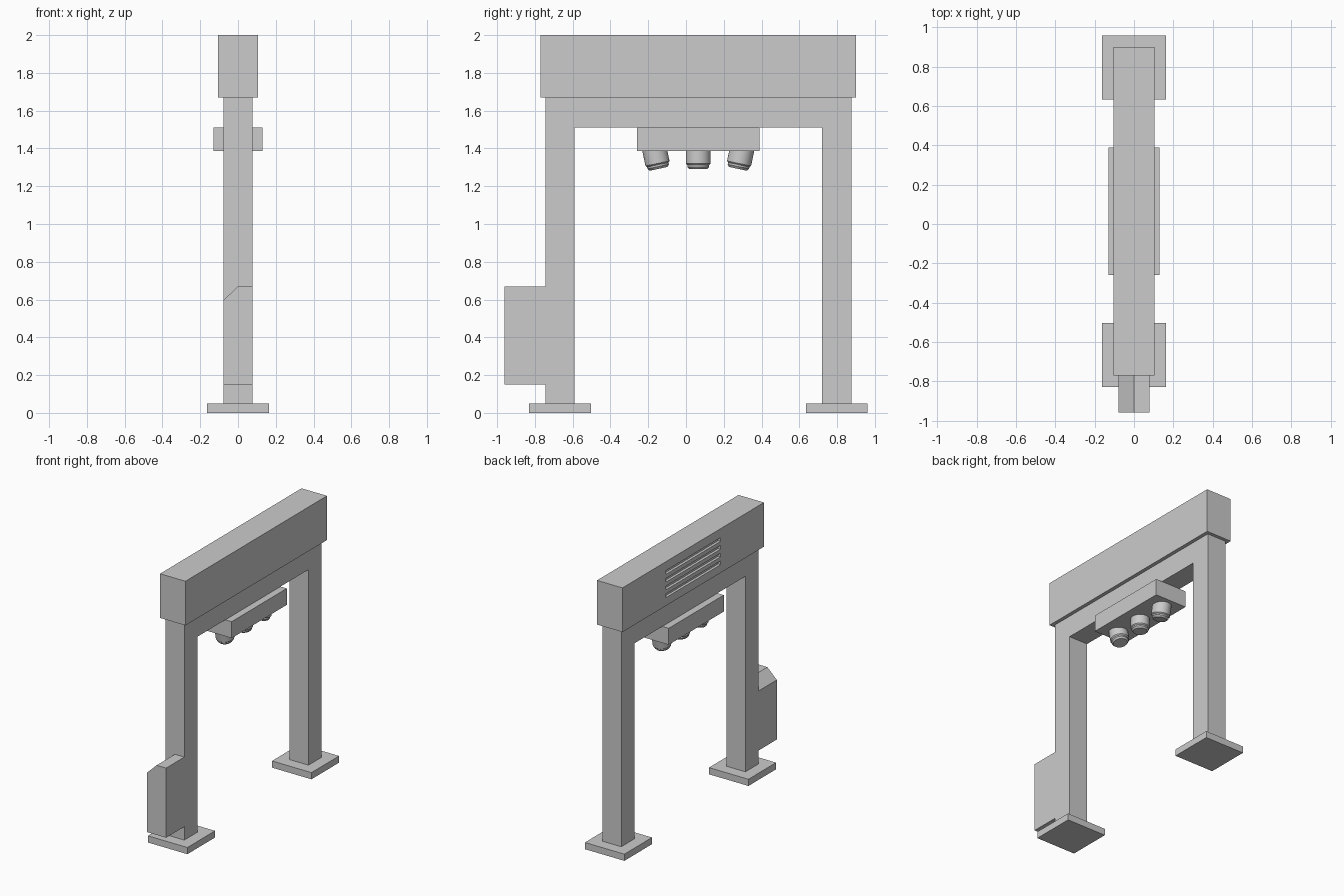
import bpy, bmesh, math
from mathutils import Matrix

if "Cube" in bpy.data.objects:
    bpy.data.objects.remove(bpy.data.objects["Cube"])


def finish(bm, name):
    bmesh.ops.recalc_face_normals(bm, faces=bm.faces)
    me = bpy.data.meshes.new(name)
    bm.to_mesh(me)
    bm.free()
    ob = bpy.data.objects.new(name, me)
    bpy.context.collection.objects.link(ob)
    return ob


def add_box(bm, x, y, z):
    """Box from (min, max) ranges."""
    mid = [(a + b) / 2 for a, b in (x, y, z)]
    size = [b - a for a, b in (x, y, z)]
    bmesh.ops.create_cube(bm, size=1, matrix=Matrix.Translation(mid) @ Matrix.Diagonal((*size, 1)))


def box(name, x, y, z):
    bm = bmesh.new()
    add_box(bm, x, y, z)
    return finish(bm, name)


def extrude(name, pts, vec):
    """Closed outline of 3D points, extruded along vec."""
    bm = bmesh.new()
    face = bm.faces.new([bm.verts.new(p) for p in pts])
    res = bmesh.ops.extrude_face_region(bm, geom=[face], use_keep_orig=True)
    verts = [g for g in res["geom"] if isinstance(g, bmesh.types.BMVert)]
    bmesh.ops.translate(bm, verts=verts, vec=vec)
    return finish(bm, name)


def lathe(name, profile, sides, matrix):
    bm = bmesh.new()
    rings = []
    for r, z in profile:
        rings.append([bm.verts.new((r * math.cos(a), r * math.sin(a), z))
                      for a in (2 * math.pi * i / sides for i in range(sides))])
    for lo, hi in zip(rings, rings[1:]):
        for i in range(sides):
            j = (i + 1) % sides
            bm.faces.new((lo[i], lo[j], hi[j], hi[i]))
    bm.faces.new(rings[0])
    bm.faces.new(rings[-1])
    ob = finish(bm, name)
    ob.matrix_world = matrix
    bpy.ops.object.select_all(action='DESELECT')
    bpy.context.view_layer.objects.active = ob
    ob.select_set(True)
    bpy.ops.object.shade_smooth_by_angle(angle=math.radians(30))
    return ob


MID = 0.065  # centre of the arch along y

# Arch: two legs and the lower crossbar in one outline
outline = [(-0.745, 0.05), (-0.59, 0.05), (-0.59, 1.51), (0.72, 1.51),
           (0.72, 0.05), (0.875, 0.05), (0.875, 1.67), (-0.745, 1.67)]
extrude("arch_frame", [(-0.078, y, z) for y, z in outline], (0.156, 0, 0))

# Foot plates
for side, s in (("front", -1), ("rear", 1)):
    c = MID + s * 0.732
    box(f"{side}_foot_plate", (-0.163, 0.163), (c - 0.163, c + 0.163), (0, 0.05))

# Top housing with vent slots cut in the left face
housing = box("top_housing", (-0.105, 0.105), (-0.77, 0.90), (1.67, 2.0))
bm = bmesh.new()
for i in range(4):
    z = 1.745 + i * 0.058
    add_box(bm, (-0.2, -0.085), (MID - 0.323, MID + 0.323), (z - 0.014, z + 0.014))
cutter = finish(bm, "vent_cutter")
cutter.hide_render = True
mod = housing.modifiers.new("vents", 'BOOLEAN')
mod.operation = 'DIFFERENCE'
mod.solver = 'EXACT'
mod.object = cutter
bpy.context.view_layer.objects.active = housing
housing.select_set(True)
bpy.ops.object.modifier_apply(modifier="vents")
bpy.data.objects.remove(cutter)

# Control box on the front leg, one top corner sloped
section = [(-0.078, 0.15), (0.078, 0.15), (0.078, 0.67), (0, 0.67), (-0.078, 0.595)]
extrude("control_box", [(x, -0.96, z) for x, z in section], (0, 0.215, 0))

# Lamp bar and three lamps, outer ones tilted inwards
box("lamp_bar", (-0.13, 0.13), (MID - 0.325, MID + 0.325), (1.387, 1.51))
lamp = [(0.065, 0.03), (0.065, -0.068), (0.058, -0.075), (0.058, -0.085), (0.048, -0.097)]
for name, s in (("front", -1), ("middle", 0), ("rear", 1)):
    m = Matrix.Translation((0, MID + s * 0.23, 1.387)) @ Matrix.Rotation(math.radians(-12 * s), 4, 'X')
    lathe(f"{name}_lamp", lamp, 32, m)
